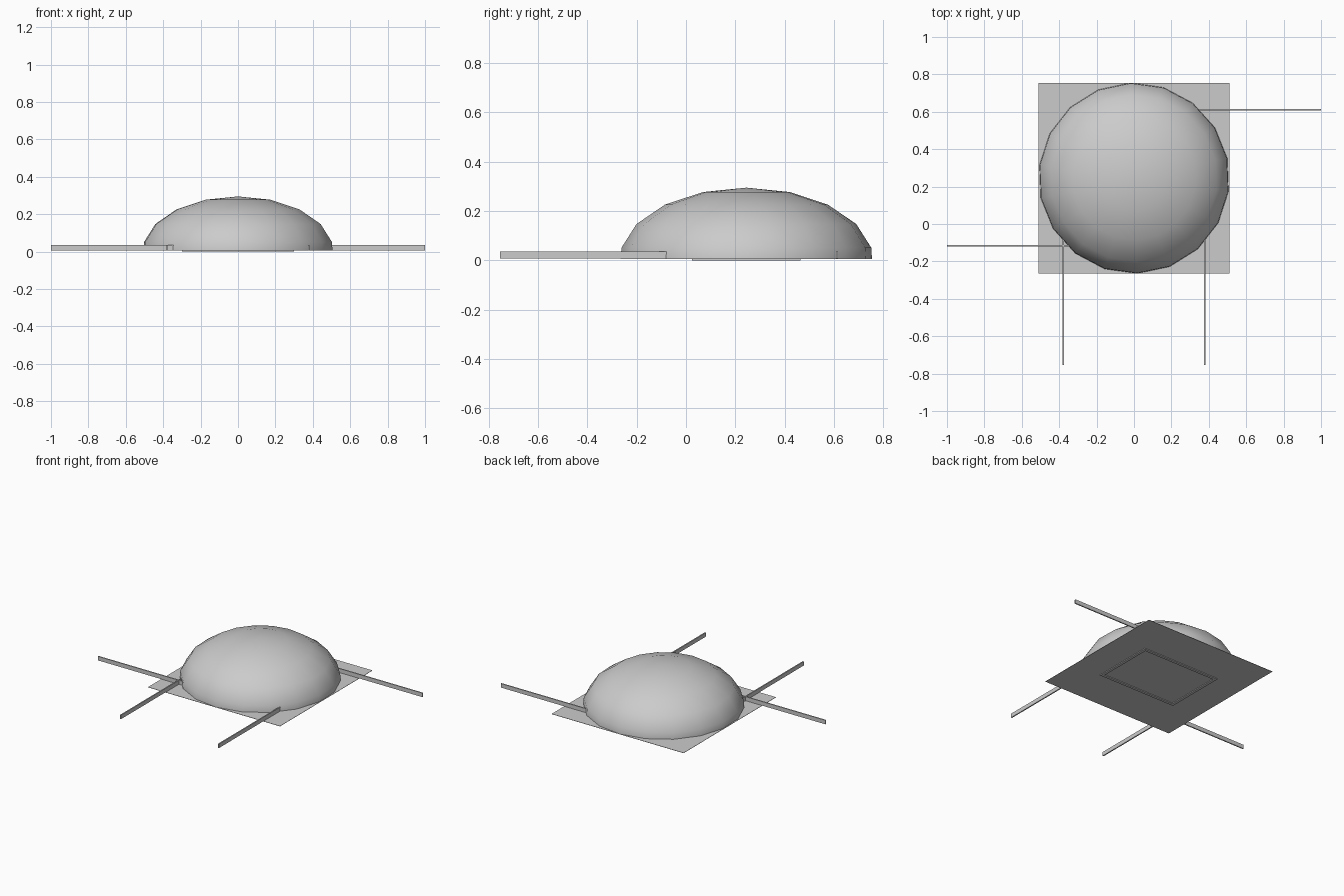
import bpy, bmesh, math

if "Cube" in bpy.data.objects:
    bpy.data.objects.remove(bpy.data.objects["Cube"], do_unlink=True)

grey = bpy.data.materials.new("plain_grey")
grey.use_nodes = True
colour = (0.6, 0.6, 0.6, 1)
grey.diffuse_color = colour
grey.node_tree.nodes["Principled BSDF"].inputs["Base Color"].default_value = colour

CENTRE_Y = 0.245
FLOOR = 0.007
UNDERSIDE = 0.005


def finish(name, bm):
    bmesh.ops.recalc_face_normals(bm, faces=bm.faces)
    mesh = bpy.data.meshes.new(name)
    bm.to_mesh(mesh)
    bm.free()
    mesh.materials.append(grey)
    obj = bpy.data.objects.new(name, mesh)
    bpy.context.collection.objects.link(obj)


def box(name, low, high):
    bm = bmesh.new()
    bmesh.ops.create_cube(bm, size=1)
    for v in bm.verts:
        v.co = [(a + b) / 2 + c * (b - a) for a, b, c in zip(low, high, v.co)]
    finish(name, bm)


# Low-poly squashed dome, cut off at the floor plate
def dome():
    segments, radius, height = 18, 0.515, 0.295
    profile = [(radius * math.sin(math.radians(t)), height * math.cos(math.radians(t)))
               for t in (20, 40, 60, 80)] + [(0.51, FLOOR)]
    turns = [math.radians(92 + 360 * i / segments) for i in range(segments)]
    bm = bmesh.new()
    rings = [[bm.verts.new((r * math.cos(t), CENTRE_Y + r * math.sin(t), z)) for t in turns]
             for r, z in profile]
    tip = bm.verts.new((0, CENTRE_Y, height))
    for i in range(segments):
        j = (i + 1) % segments
        bm.faces.new((tip, rings[0][i], rings[0][j]))
        for upper, lower in zip(rings, rings[1:]):
            bm.faces.new((upper[i], lower[i], lower[j], upper[j]))
    for f in bm.faces:
        f.smooth = True
    finish("dome", bm)


dome()

# Thin square floor plate
box("floor_plate", (-0.51, CENTRE_Y - 0.51, UNDERSIDE), (0.51, CENTRE_Y + 0.51, FLOOR))

# Rectangular frame under the plate
HALF_X, HALF_Y, BAR = 0.3, 0.22, 0.02
for side, s in (("left", 1), ("right", -1)):
    x = s * (HALF_X - BAR / 2)
    box("underside_frame_" + side, (x - BAR / 2, CENTRE_Y - HALF_Y, 0),
        (x + BAR / 2, CENTRE_Y + HALF_Y, UNDERSIDE))
for side, s in (("back", 1), ("front", -1)):
    y = CENTRE_Y + s * (HALF_Y - BAR / 2)
    box("underside_frame_" + side, (BAR - HALF_X, y - BAR / 2, 0),
        (HALF_X - BAR, y + BAR / 2, UNDERSIDE))

# Narrow rails running outward from the dome
T, TOP = 0.004, 0.035
for side, x in (("left", 0.378), ("right", -0.378)):
    box("front_rail_" + side, (x - T, -0.755, FLOOR), (x + T, -0.075, TOP))
box("side_rail_right", (-1, -0.115 - T, FLOOR), (-0.34, -0.115 + T, TOP))
box("side_rail_left", (0.34, 0.612 - T, FLOOR), (1, 0.612 + T, TOP))
